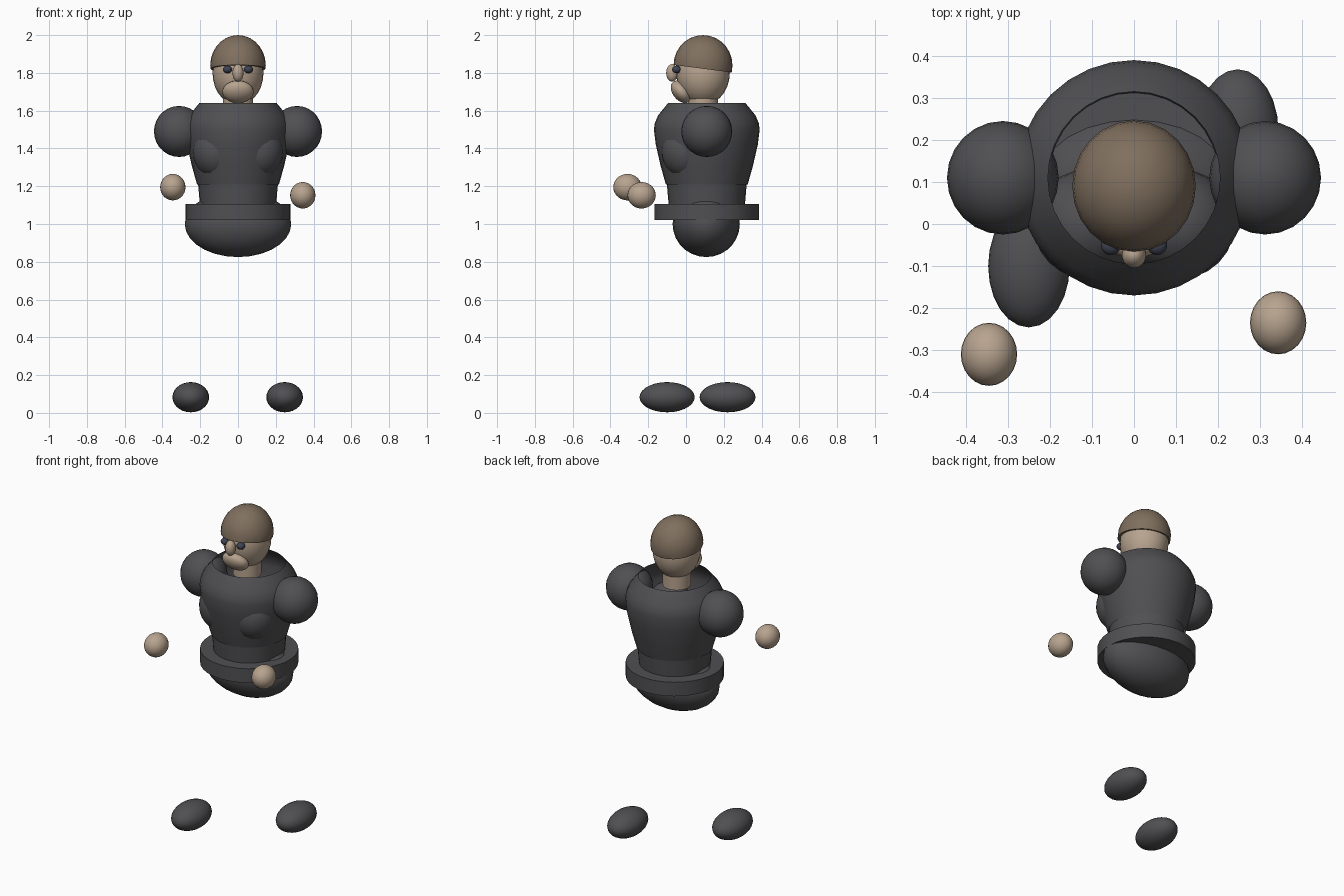
import bpy, bmesh, math
from mathutils import Matrix, Vector

cube = bpy.data.objects.get("Cube")
if cube:
    bpy.data.objects.remove(cube, do_unlink=True)


def material(name, rgb):
    m = bpy.data.materials.new(name)
    m.use_nodes = True
    m.diffuse_color = (*rgb, 1)
    m.node_tree.nodes["Principled BSDF"].inputs["Base Color"].default_value = (*rgb, 1)
    return m


CLOTH = material("charcoal cloth", (0.08, 0.08, 0.086))
SKIN = material("skin", (0.48, 0.37, 0.275))
HAIR = material("brown hair", (0.215, 0.16, 0.112))
EYE = material("dark eye", (0.05, 0.055, 0.085))
AXIS_Y = 0.11


def finish(name, bm, mat, location, angle=35):
    mesh = bpy.data.meshes.new(name)
    bm.to_mesh(mesh)
    bm.free()
    mesh.materials.append(mat)
    ob = bpy.data.objects.new(name, mesh)
    ob.location = location
    bpy.context.collection.objects.link(ob)
    bpy.ops.object.select_all(action="DESELECT")
    ob.select_set(True)
    bpy.context.view_layer.objects.active = ob
    bpy.ops.object.shade_smooth_by_angle(angle=math.radians(angle))
    return ob


def ellipsoid(name, location, radii, mat, tilt=0, cut=None):
    bm = bmesh.new()
    bmesh.ops.create_uvsphere(bm, u_segments=24, v_segments=14, radius=1)
    bmesh.ops.transform(bm, matrix=Matrix.Rotation(tilt, 4, "X") @ Matrix.Diagonal((*radii, 1)), verts=bm.verts)
    if cut:
        point, normal = cut
        geom = bm.verts[:] + bm.edges[:] + bm.faces[:]
        result = bmesh.ops.bisect_plane(bm, geom=geom, plane_co=point, plane_no=normal, clear_inner=True)
        rim = [e for e in result["geom_cut"] if isinstance(e, bmesh.types.BMEdge)]
        bmesh.ops.contextual_create(bm, geom=rim)
    return finish(name, bm, mat, location)


def lathe(name, profile, mat, y=AXIS_Y, segments=32):
    bm = bmesh.new()
    verts = [bm.verts.new((r, 0, z)) for r, z in profile]
    edges = [bm.edges.new(pair) for pair in zip(verts, verts[1:])]
    bmesh.ops.spin(bm, geom=verts + edges, cent=(0, 0, 0), axis=(0, 0, 1),
                   angle=math.tau, steps=segments, use_merge=True)
    bmesh.ops.remove_doubles(bm, verts=bm.verts, dist=0.0001)
    bmesh.ops.recalc_face_normals(bm, faces=bm.faces)
    return finish(name, bm, mat, (0, y, 0))


# Torso: open-necked jacket, abdomen, belt and pelvis
lathe("jacket", [(0.217, 1.21), (0.245, 1.31), (0.27, 1.42), (0.28, 1.5),
                 (0.275, 1.535), (0.258, 1.575), (0.205, 1.64)], CLOTH)
lathe("abdomen", [(0.2, 1.08), (0.212, 1.22)], CLOTH)
lathe("belt", [(0, 1.02), (0.277, 1.02), (0.277, 1.107), (0, 1.107)], CLOTH)
ellipsoid("pelvis", (0, 0.107, 1.0), (0.282, 0.178, 0.175), CLOTH)

# Paired shoulders, chest pads and eyes
for side, s in (("left", 1), ("right", -1)):
    ellipsoid(side + "_shoulder", (s * 0.312, AXIS_Y, 1.49), (0.133, 0.135, 0.135), CLOTH)
    ellipsoid(side + "_chest_pad", (s * 0.11, 0.0, 1.385), (0.13, 0.13, 0.145), CLOTH)
    ellipsoid(side + "_eye", (s * 0.055, -0.05, 1.818), (0.024, 0.024, 0.02), EYE)

# Hands and feet in mid stride
ellipsoid("right_hand", (-0.345, -0.31, 1.195), (0.067, 0.075, 0.07), SKIN)
ellipsoid("left_hand", (0.343, -0.235, 1.152), (0.067, 0.075, 0.07), SKIN)
ellipsoid("right_foot", (-0.25, -0.1, 0.083), (0.097, 0.146, 0.08), CLOTH)
ellipsoid("left_foot", (0.247, 0.22, 0.083), (0.097, 0.148, 0.08), CLOTH)

# Head, face and hair cap
lathe("neck", [(0, 1.58), (0.08, 1.58), (0.08, 1.74), (0, 1.74)], SKIN, y=0.09)
ellipsoid("head", (0, 0.09, 1.8), (0.135, 0.142, 0.17), SKIN)
ellipsoid("jaw", (0, -0.025, 1.7), (0.083, 0.045, 0.068), SKIN, tilt=math.radians(40))
ellipsoid("nose", (0, -0.074, 1.8), (0.029, 0.031, 0.046), SKIN)
ellipsoid("hair", (0, 0.09, 1.84), (0.147, 0.156, 0.16), HAIR,
          cut=(Vector((0, 0, -0.018)), Vector((0, 0.13, 1)).normalized()))
